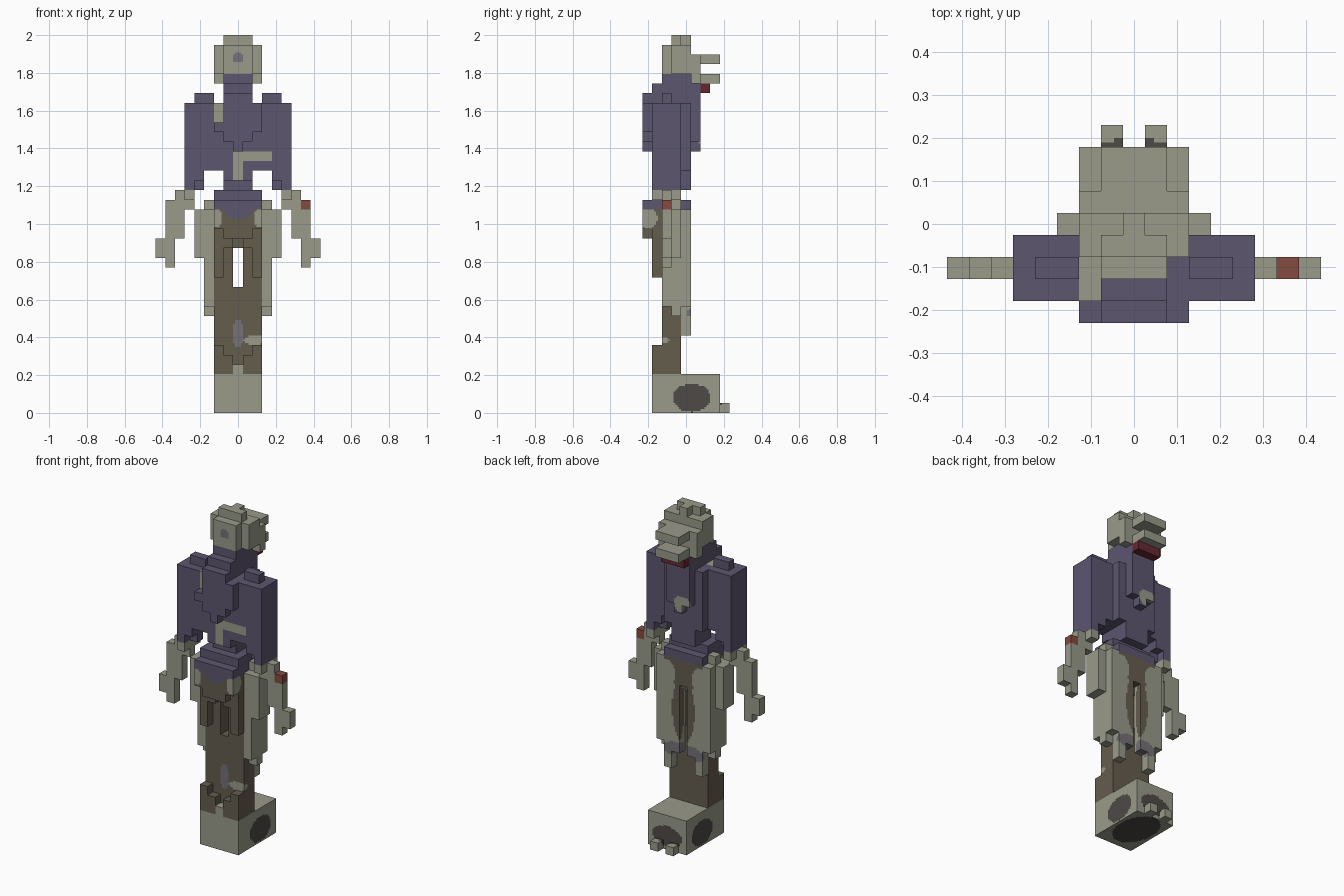
import bpy, bmesh
from mathutils import Vector

if "Cube" in bpy.data.objects:
    bpy.data.objects.remove(bpy.data.objects["Cube"])

V = 2 / 39          # size of one block
SUB = 5             # cuts per block face where painted spots cross it

COLOURS = {
    "pale_skin": (0.32, 0.325, 0.255), "purple_cloth": (0.107, 0.093, 0.159),
    "brown_cloth": (0.130, 0.110, 0.076), "wound_red": (0.231, 0.070, 0.050),
    "dark_red": (0.127, 0.022, 0.030), "dark_sole": (0.076, 0.067, 0.061),
    "bruise_grey": (0.18, 0.168, 0.18)}
NAMES = list(COLOURS)
MATS = []
for name, c in COLOURS.items():
    m = bpy.data.materials.new(name)
    m.diffuse_color = (*c, 1)
    m.use_nodes = True
    m.node_tree.nodes["Principled BSDF"].inputs["Base Color"].default_value = m.diffuse_color
    MATS.append(m)
SKIN, PURPLE, BROWN, RED, MAROON, DARK, BRUISE = range(7)

cells = {}          # block index -> (part, colour)
spots = []          # painted ellipsoids: part, colour, centre, radii


def box(part, col, xs, ys, zs, mirror=False):
    """Fill a block range (inclusive), optionally on both sides of x = 0."""
    for i in range(xs[0], xs[1] + 1):
        for j in range(ys[0], ys[1] + 1):
            for k in range(zs[0], zs[1] + 1):
                cells[i, j, k] = (part, col)
                if mirror:
                    cells[-i, j, k] = (part, col)


def spot(part, col, centre, radii):
    spots.append((part, col, centre, radii))


# plinth-like feet with two toes
box("feet", SKIN, (-2, 2), (-3, 3), (0, 3))
box("feet", SKIN, (1, 1), (4, 4), (0, 0), True)
spot("feet", DARK, (0, .03, .08), (9, .1, .075))
spot("feet", DARK, (0, .18, .08), (.1, .02, .06))
spot("feet", DARK, (0, .02, 0), (.11, .16, .01))

# legs
box("legs", BROWN, (-2, 2), (-2, -1), (4, 12))
box("legs", BROWN, (1, 2), (-2, -1), (13, 17), True)
box("legs", BROWN, (2, 2), (-3, -3), (4, 6), True)
box("legs", BROWN, (1, 1), (-3, -3), (4, 5), True)
box("legs", SKIN, (0, 0), (-3, -3), (4, 4))
box("legs", BROWN, (2, 2), (-3, -3), (14, 17), True)
box("legs", BROWN, (1, 1), (-3, -3), (17, 17), True)
box("legs", BROWN, (0, 0), (-2, -1), (17, 17))
spot("legs", BRUISE, (0, -.13, .42), (.03, .03, .075))
spot("legs", SKIN, (.09, -.13, .385), (.06, .05, .025))

# pelvis
box("pelvis", BROWN, (-2, 2), (-3, 0), (18, 20))
box("pelvis", BROWN, (-1, 1), (-4, -4), (18, 20))
box("pelvis", BROWN, (2, 2), (-4, -4), (19, 20), True)
for s in (-1, 1):
    spot("pelvis", SKIN, (s * .115, -.2, 1.03), (.04, .05, .06))
    spot("pelvis", SKIN, (s * .115, .02, .98), (.06, .04, .08))
spot("pelvis", PURPLE, (0, -.21, 1.07), (.08, .05, .05))

# ragged hip panels
box("hip_panel", SKIN, (3, 3), (-2, 0), (11, 20), True)
box("hip_panel", SKIN, (3, 3), (-1, -1), (10, 21), True)
box("hip_panel", SKIN, (4, 4), (-2, -1), (16, 20), True)
box("hip_panel", SKIN, (2, 2), (0, 0), (8, 17), True)
box("hip_panel", SKIN, (1, 1), (0, 0), (10, 17), True)
spot("hip_panel", BRUISE, (0, .02, .53), (.14, .04, .05))
spot("hip_panel", BROWN, (0, .02, .78), (.075, .04, .2))

# belt and waist
box("belt", PURPLE, (-2, 2), (-4, 0), (21, 21))
box("belt", PURPLE, (-2, 2), (-3, -1), (22, 22))
box("belt", PURPLE, (-1, 1), (-2, 0), (23, 23))

# torso, tapering to the waist
box("torso", PURPLE, (-1, 1), (-3, 0), (24, 24))
box("torso", PURPLE, (-2, 2), (-3, 0), (25, 26))
box("torso", PURPLE, (-2, 2), (-3, -1), (27, 31))
box("torso", PURPLE, (-2, 2), (0, 0), (27, 31))
box("torso", PURPLE, (-1, 1), (-4, 1), (28, 32))
box("torso", PURPLE, (0, 0), (-4, 1), (27, 27))
box("torso", PURPLE, (2, 2), (-4, -4), (29, 31), True)
box("torso", SKIN, (-2, -2), (-3, -2), (30, 31))
cells.pop((-2, -4, 30), None)
cells.pop((-2, -4, 31), None)
box("torso", SKIN, (0, 0), (-3, -3), (24, 26))
box("torso", SKIN, (1, 2), (-3, -3), (26, 26))
spot("torso", SKIN, (-.03, .08, 1.44), (.06, .03, .05))

# sleeves and shoulders
box("sleeve", PURPLE, (3, 3), (-3, -1), (25, 31), True)
box("sleeve", PURPLE, (4, 4), (-3, -1), (24, 31), True)
box("sleeve", PURPLE, (5, 5), (-3, -1), (24, 31), True)
box("sleeve", PURPLE, (4, 5), (-2, -2), (23, 23), True)
box("sleeve", PURPLE, (5, 5), (-3, -1), (23, 23), True)
box("sleeve", PURPLE, (3, 4), (-2, -2), (32, 32), True)
box("sleeve", SKIN, (3, 3), (-3, -3), (26, 26))

# forearms and hands
box("hand", SKIN, (5, 5), (-3, -1), (22, 22), True)
box("hand", SKIN, (5, 5), (-2, -2), (21, 21), True)
box("hand", SKIN, (6, 6), (-2, -2), (18, 22), True)
box("hand", SKIN, (7, 7), (-2, -2), (15, 21), True)
box("hand", SKIN, (8, 8), (-2, -2), (16, 17), True)
box("hand", RED, (7, 7), (-2, -2), (21, 21))

# neck
box("neck", PURPLE, (-1, 1), (-3, 1), (33, 33))
box("neck", PURPLE, (-1, 1), (-2, 0), (34, 34))

# head with brow and jaw
box("head", SKIN, (-2, 2), (-1, 0), (35, 37))
box("head", SKIN, (-1, 1), (-2, -2), (35, 37))
box("head", SKIN, (-1, 1), (-1, -1), (38, 38))
box("head", SKIN, (0, 0), (0, 0), (38, 38))
box("head", SKIN, (-2, 2), (1, 1), (35, 36))
box("head", SKIN, (2, 2), (1, 1), (34, 34), True)
box("brow", SKIN, (-1, 1), (2, 3), (36, 36))
box("jaw", SKIN, (-1, 1), (1, 3), (34, 34))
box("mouth", MAROON, (-1, 1), (2, 2), (33, 33))
spot("head", BRUISE, (0, -.13, 1.88), (.028, .02, .028))


def colour_at(part, base, p):
    for sp, col, c, r in spots:
        if sp == part and sum(((p[a] - c[a]) / r[a]) ** 2 for a in range(3)) < 1:
            base = col
    return base


# turn the outer block faces into one mesh per part
meshes = {}
for cell, (part, base) in cells.items():
    bm = meshes.setdefault(part, bmesh.new())
    mid = Vector((cell[0], cell[1], cell[2] + .5)) * V
    for axis in range(3):
        for sign in (-1, 1):
            near = list(cell)
            near[axis] += sign
            if tuple(near) in cells:
                continue
            n = Vector([sign * (a == axis) for a in range(3)])
            u = Vector([float(a == (axis + 1) % 3) for a in range(3)])
            w = n.cross(u)

            def at(a, b):
                return mid + (n / 2 + u * (a - .5) + w * (b - .5)) * V

            cols = [[colour_at(part, base, at((a + .5) / SUB, (b + .5) / SUB))
                     for b in range(SUB)] for a in range(SUB)]
            plain = len({c for row in cols for c in row}) == 1
            count = 1 if plain else SUB
            for a in range(count):
                for b in range(count):
                    corners = ((a, b), (a + 1, b), (a + 1, b + 1), (a, b + 1))
                    f = bm.faces.new([bm.verts.new(at(p / count, q / count))
                                      for p, q in corners])
                    f.material_index = cols[a][b]

for part, bm in meshes.items():
    bmesh.ops.remove_doubles(bm, verts=bm.verts[:], dist=1e-5)
    me = bpy.data.meshes.new(part)
    bm.to_mesh(me)
    bm.free()
    for m in MATS:
        me.materials.append(m)
    bpy.context.collection.objects.link(bpy.data.objects.new(part, me))
